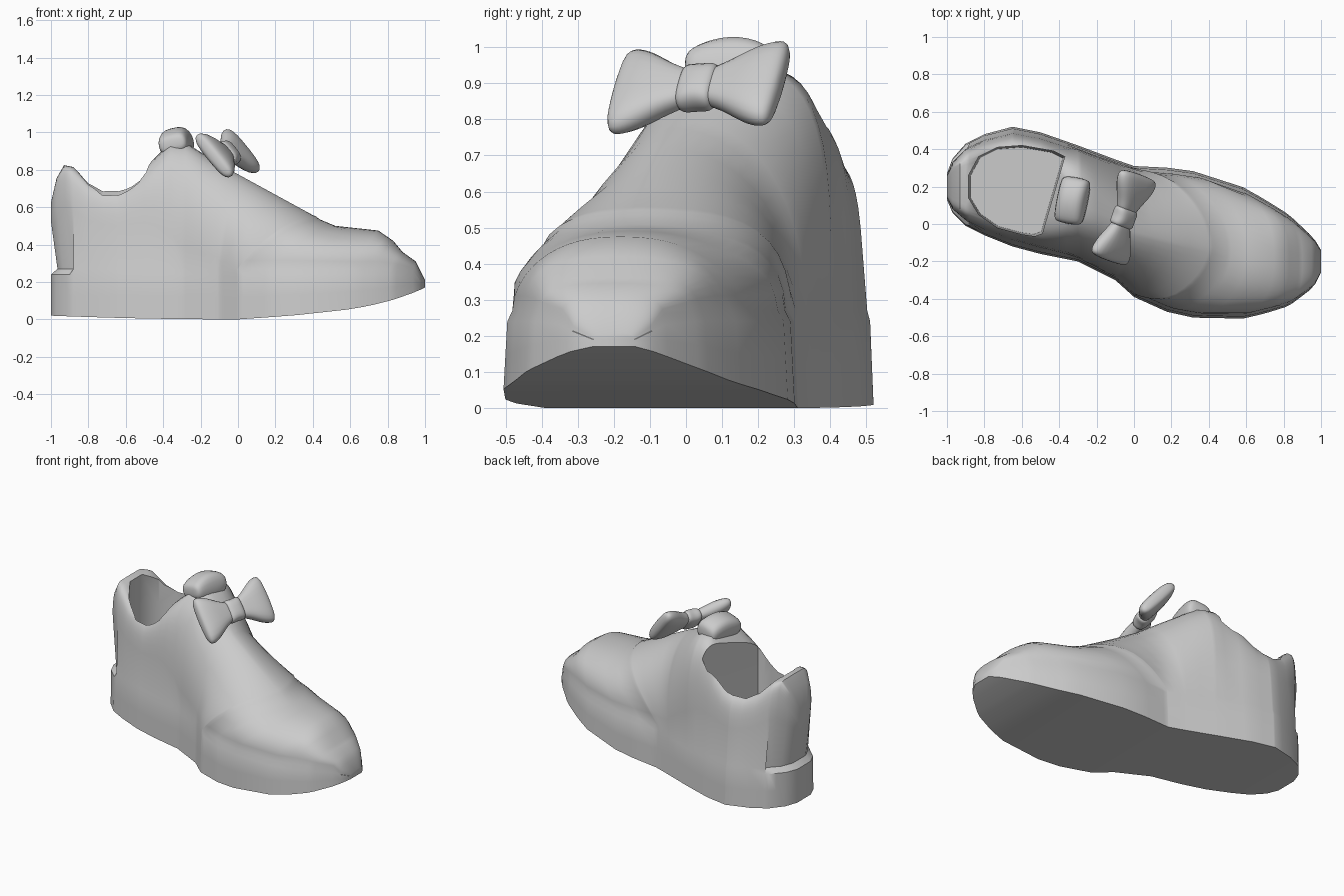
import bpy, bmesh, math
from mathutils import Vector, Matrix

if "Cube" in bpy.data.objects:
    bpy.data.objects.remove(bpy.data.objects["Cube"], do_unlink=True)

grey = bpy.data.materials.new("light grey")
grey.use_nodes = True
grey.diffuse_color = (0.6, 0.6, 0.6, 1)
grey.node_tree.nodes["Principled BSDF"].inputs["Base Color"].default_value = (0.6, 0.6, 0.6, 1)


def make_object(name, bm):
    bmesh.ops.recalc_face_normals(bm, faces=bm.faces)
    mesh = bpy.data.meshes.new(name)
    bm.to_mesh(mesh)
    bm.free()
    mesh.materials.append(grey)
    obj = bpy.data.objects.new(name, mesh)
    bpy.context.collection.objects.link(obj)
    return obj


def finish(obj, angle):
    """Apply the modifiers and smooth all but sharp edges."""
    bpy.ops.object.select_all(action='DESELECT')
    obj.select_set(True)
    bpy.context.view_layer.objects.active = obj
    for mod in list(obj.modifiers):
        bpy.ops.object.modifier_apply(modifier=mod.name)
    bpy.ops.object.shade_smooth_by_angle(angle=math.radians(angle))


def sample(keys, x):
    """Linear lookup in a list of (x, value, ...) keys."""
    x = min(max(x, keys[0][0]), keys[-1][0])
    for a, b in zip(keys, keys[1:]):
        if x <= b[0]:
            f = (x - a[0]) / (b[0] - a[0])
            return [u + (v - u) * f for u, v in zip(a[1:], b[1:])]


def loft(bm, rings, strip_caps=False):
    """Skin a list of closed rings and cap both ends."""
    rows = [[bm.verts.new(p) for p in ring] for ring in rings]
    n = len(rows[0])
    for a, b in zip(rows, rows[1:]):
        for i in range(n):
            j = (i + 1) % n
            bm.faces.new((a[i], a[j], b[j], b[i]))
    for row in (rows[0], rows[-1]):
        if not strip_caps:
            bm.faces.new(row)
            continue
        for i in range(n // 2):
            j = n - 1 - i
            corners = [row[i], row[i + 1], row[j - 1], row[j]]
            if j - 1 <= i + 1:
                corners.pop(2)
            if len(set(corners)) > 2:
                bm.faces.new(corners)


# Plan outline (x, right edge, left edge), top line, and squareness of each side
outline = [(-1, .13, .27), (-.97, .06, .35), (-.9, -.01, .43), (-.8, -.06, .48),
           (-.65, -.12, .52), (-.5, -.16, .49), (-.3, -.2, .42), (-.1, -.3, .345),
           (0, -.39, .31), (.2, -.48, .3), (.4, -.515, .27), (.6, -.505, .19),
           (.8, -.45, .07), (.9, -.395, -.01), (.97, -.32, -.09), (1, -.26, -.14)]
top_line = [(-1, .62), (-.97, .75), (-.93, .82), (-.88, .81), (-.8, .73), (-.72, .7),
            (-.64, .7), (-.57, .74), (-.36, .94), (-.28, .94), (-.04, .79), (.4, .55),
            (.52, .5), (.75, .475), (.83, .42), (.88, .36), (.95, .31), (1, .21)]
squareness = [(-1, 8, 8), (-.55, 6, 6), (-.3, 2.3, 3.6), (-.1, 1.9, 2.4), (0, 1.55, 2),
              (.2, 1.45, 1.9), (.4, 1.65, 1.9), (.6, 2.1, 2.2), (1, 2.8, 2.8)]
SEAM = .42


def shoe_ring(x0, overlap):
    """One cross-section; low points lean back around the vamp seam."""
    lean = .42 * max(0, 1 - abs(x0 - SEAM) / .55)

    def place(t, across, grow):
        x = x0 - lean * (1 - t)
        right, left = sample(outline, x)
        bottom = .02 * x * x if x < 0 else .07 * x + .1 * x ** 4
        top = sample(top_line, x)[0]
        ledge = min(.24, (bottom + top) / 2)
        return x, (right + left) / 2 + (left - right) / 2 * grow * across, bottom, ledge, top

    def sole_edge(across, level):
        x, y, bottom, ledge, top = place(0, across, 1 - .03 * level)
        return x, y, bottom + (ledge - bottom) * level

    ring = [sole_edge(1, level) for level in (0, .5, 1)]
    right_power, left_power = sample(squareness, x0)
    steps = 24
    for i in range(steps + 1):
        a = math.pi * i / steps
        c, s = math.cos(a), math.sin(a)
        power = 2 / (left_power if c > 0 else right_power)
        t = abs(s) ** power
        grow = .93 + overlap
        if x0 < -.3:
            grow *= 1 - .11 * t
        x, y, bottom, ledge, top = place(t, math.copysign(abs(c) ** power, c), grow)
        if x < -.88:
            x += .035 * max(0, 1 - t * 1.4)
        foot = ledge + .03 * (top > .3)
        ring.append((x, y, foot + (top - foot) * t + overlap * .3 * t))
    return ring + [sole_edge(-1, level) for level in (1, .5, 0)]


# Shoe body, with the vamp overlapping the toe box at the seam
stations = sorted({k[0] for k in outline + top_line} | {-.45, -.2, .1, .3, .5})
back = [x for x in stations if x < SEAM]
front = [x for x in stations if x > SEAM + .03]
bm = bmesh.new()
loft(bm, [shoe_ring(x, .025 if x > -.2 else .015) for x in back + [SEAM]]
     + [shoe_ring(x, 0) for x in [SEAM + .015] + front], strip_caps=True)
body = make_object("shoe_body", bm)

# Foot opening, cut as a straight well
mouth = [(-.37, .36), (-.43, .39), (-.6, .42), (-.73, .41), (-.83, .36), (-.885, .26),
         (-.885, .14), (-.83, .05), (-.73, -.02), (-.6, -.055), (-.53, -.065), (-.49, -.05)]
centre = Vector((-.64, .18))
bm = bmesh.new()
loft(bm, [[(*(centre + (Vector(p) - centre) * k), z) for p in mouth]
          for z, k in ((.25, .96), (.6, 1), (1.3, 1))])
cutter = make_object("opening_cutter", bm)
cutter.hide_render = True
cut = body.modifiers.new("opening", 'BOOLEAN')
cut.operation = 'DIFFERENCE'
cut.solver = 'EXACT'
cut.object = cutter
finish(body, 40)
bpy.data.objects.remove(cutter, do_unlink=True)


def soft_block(name, matrix, rows):
    """Smooth pillow: rows of (length, half height, half thickness)."""
    bm = bmesh.new()
    loft(bm, [[matrix @ Vector((u, v * a, w * b))
               for a, b in ((-1, -1), (0, -1), (1, -1), (1, 1), (0, 1), (-1, 1))]
              for u, v, w in rows])
    obj = make_object(name, bm)
    obj.modifiers.new("soften", 'SUBSURF').levels = 2
    finish(obj, 80)


def frame(origin, u, v):
    u, v = Vector(u), Vector(v)
    m = Matrix((u, v, u.cross(v).normalized())).transposed().to_4x4()
    m.translation = origin
    return m


# Tongue tab above the opening
soft_block("tongue_tab", frame((-.33, .125, .94), (.025, .125, 0), (.085, -.015, .02)),
           [(-1, .75, .03), (-.8, .95, .06), (0, .95, .095), (.8, .95, .07), (1, .75, .03)])

# Bow: two mirrored loops and a knot
bow = frame((-.055, .035, .888), (.073, .205, .012), (.085, -.03, -.104))
for side, name in ((1, "bow_loop_left"), (-1, "bow_loop_right")):
    soft_block(name, bow, [(side * u, v, w) for u, v, w in
                           ((.05, .42, .03), (.35, .55, .04), (.7, .98, .05),
                            (1, 1.17, .045), (1.14, 1, .025))])
soft_block("bow_knot", bow, [(-.25, .42, .025), (-.2, .58, .045), (0, .5, .05),
                             (.2, .58, .045), (.25, .42, .025)])
